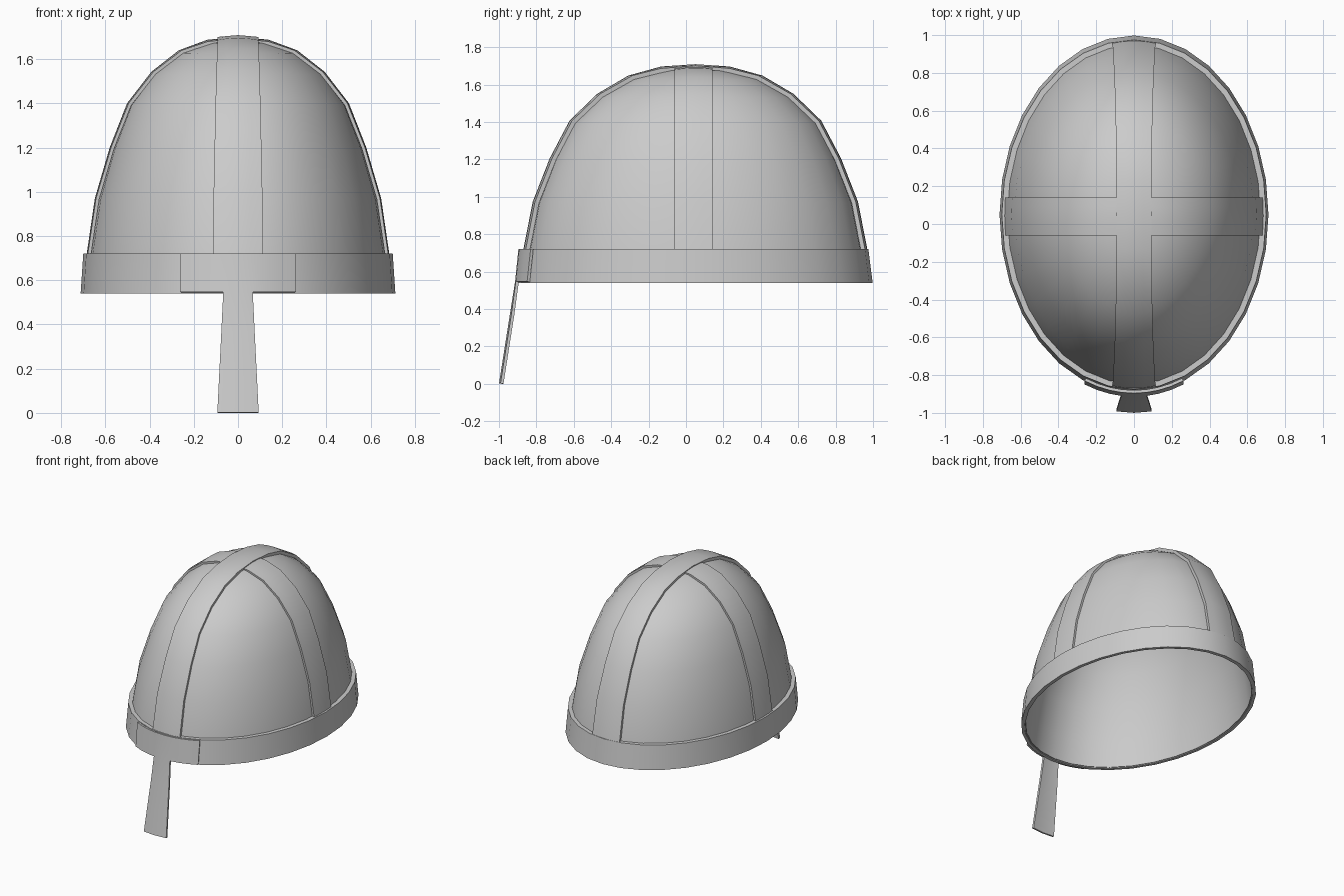
import bpy, bmesh, math
from mathutils import Vector

if "Cube" in bpy.data.objects:
    bpy.data.objects.remove(bpy.data.objects["Cube"])

CY = 0.05                      # centre of the dome along y
RX, RY = 0.67, 0.897           # dome half-widths at the brow
PROFILE = [(1.03, 0.545), (1.0, 0.72), (0.945, 0.967), (0.845, 1.196), (0.73, 1.393),
           (0.57, 1.532), (0.39, 1.627), (0.2, 1.674), (0.0, 1.686)]
SEG = 32


def dome_z(rho):
    for (r0, z0), (r1, z1) in zip(PROFILE, PROFILE[1:]):
        if rho >= r1:
            return z0 + (z1 - z0) * (rho - r0) / (r1 - r0)
    return PROFILE[-1][1]


def ring(rx, ry, z):
    return [(rx * math.sin(a), CY - ry * math.cos(a), z)
            for a in (2 * math.pi * i / SEG for i in range(SEG))]


def skin(name, grids, wrap=False, loop=False, thickness=0, offset=1):
    """Quad sheet(s) from rows of points, faced outward and thickened."""
    bm = bmesh.new()
    for rows in grids:
        vs = [[bm.verts.new(p) for p in row] for row in rows]
        if loop:
            vs.append(vs[0])
        for a, b in zip(vs, vs[1:]):
            n = len(a)
            for i in range(n if wrap else n - 1):
                j = (i + 1) % n
                bm.faces.new((a[i], a[j], b[j], b[i]))
    bmesh.ops.remove_doubles(bm, verts=bm.verts, dist=0.0005)
    if loop:
        bmesh.ops.recalc_face_normals(bm, faces=bm.faces)
    else:
        bm.normal_update()
        for f in bm.faces:
            if f.normal.dot(f.calc_center_median() - Vector((0, CY, 0.3))) < 0:
                f.normal_flip()
    me = bpy.data.meshes.new(name)
    bm.to_mesh(me)
    bm.free()
    ob = bpy.data.objects.new(name, me)
    bpy.context.collection.objects.link(ob)
    bpy.ops.object.select_all(action='DESELECT')
    bpy.context.view_layer.objects.active = ob
    ob.select_set(True)
    if thickness:
        m = ob.modifiers.new("Solidify", 'SOLIDIFY')
        m.thickness, m.offset = thickness, offset
        bpy.ops.object.modifier_apply(modifier=m.name)
    bpy.ops.object.shade_smooth_by_angle(angle=math.radians(40))
    return ob


# Hollow dome
skin("dome", [[ring(RX * r, RY * r, z) for r, z in PROFILE]],
     wrap=True, thickness=0.008, offset=-1)

# Brow band: closed four-sided section swept round the ellipse
skin("brow_band", [[ring(0.712, 0.948, 0.54), ring(0.70, 0.925, 0.72),
                    ring(0.665, 0.89, 0.72), ring(0.69, 0.925, 0.54)]],
     wrap=True, loop=True)


# Straps laid over the dome
def strap(name, along, half_width, flare, shift, thickness):
    across_r = RX if along == 'y' else RY
    half = [1.004, 0.945, 0.845, 0.73, 0.57, 0.39, 0.2]
    rows = []
    for r in half + [0.0] + [-k for k in reversed(half)]:
        row = []
        for k in (-1, -0.5, 0, 0.5, 1):
            u = (k * (half_width + flare * abs(r) ** 3) + shift) / across_r
            if abs(r) > 0.3:
                v, rho = math.copysign(math.sqrt(r * r - u * u), r), abs(r)
            else:
                v, rho = r, math.hypot(r, u)
            x, y = (u, v) if along == 'y' else (v, u)
            row.append((RX * x, CY + RY * y, dome_z(rho)))
        rows.append(row)
    skin(name, [rows], thickness=thickness)


strap("side_to_side_strap", 'x', 0.10, 0.0, -0.01, 0.015)
strap("front_to_back_strap", 'y', 0.09, 0.02, 0.0, 0.023)

# Nose guard: brow plate curved to the band, with a flaring bar below
plate = [[(x, CY - ry * math.sqrt(1 - (x / rx) ** 2), z)
          for x in (-0.255, -0.19, -0.125, -0.065, 0, 0.065, 0.125, 0.19, 0.255)]
         for z, rx, ry in ((0.72, 0.70, 0.93), (0.545, 0.712, 0.948))]
bar = [plate[1][3:6]]
for t in (0.33, 0.67, 1.0):
    w = 0.065 + 0.027 * t
    y = -0.898 - 0.086 * t
    z = 0.545 * (1 - t)
    bar.append([(-w, y + 0.008, z), (0, y, z), (w, y + 0.008, z)])
skin("nose_guard", [plate, bar], thickness=0.016)
